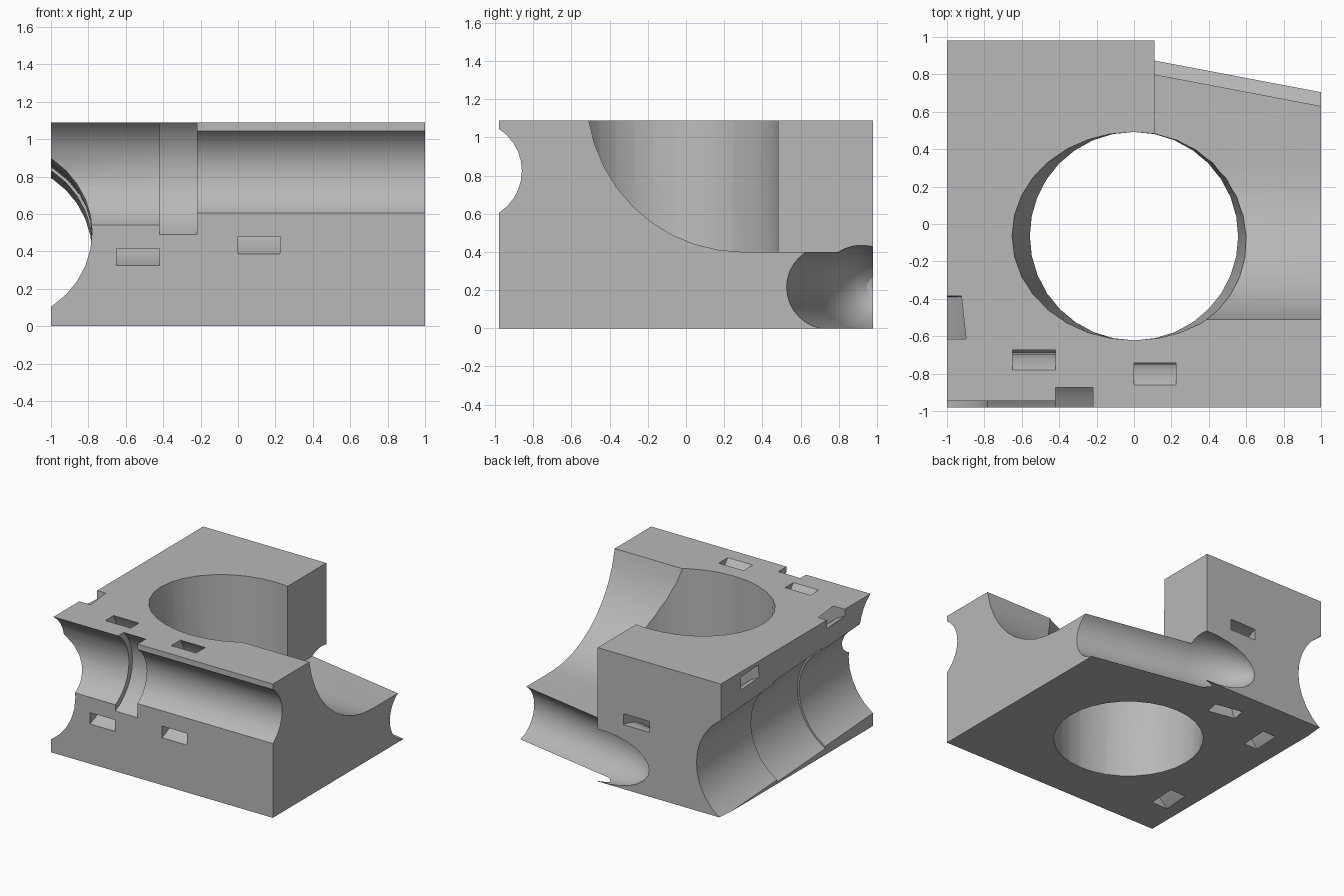
import bpy, bmesh
from math import sin, cos, pi, radians
from mathutils import Vector

cube = bpy.data.objects.get("Cube")
if cube:
    bpy.data.objects.remove(cube, do_unlink=True)

grey = bpy.data.materials.new("plain_grey")
grey.use_nodes = True
grey.diffuse_color = (0.48, 0.48, 0.48, 1)
grey.node_tree.nodes["Principled BSDF"].inputs["Base Color"].default_value = grey.diffuse_color

SIDES = 32


def finish(name, bm):
    bmesh.ops.recalc_face_normals(bm, faces=bm.faces)
    mesh = bpy.data.meshes.new(name)
    bm.to_mesh(mesh)
    bm.free()
    mesh.materials.append(grey)
    obj = bpy.data.objects.new(name, mesh)
    bpy.context.collection.objects.link(obj)
    return obj


def lathe(name, profile, origin, direction, closed=False):
    """Turn (distance, radius) points around an axis; closed makes a ring."""
    turn = Vector(direction).to_track_quat('Z', 'Y')
    bm = bmesh.new()
    rings = []
    for t, r in profile:
        rings.append([bm.verts.new(Vector(origin) + turn @ Vector(
            (r * cos(2 * pi * i / SIDES), r * sin(2 * pi * i / SIDES), t))) for i in range(SIDES)])
    pairs = list(zip(rings, rings[1:]))
    if closed:
        pairs.append((rings[-1], rings[0]))
    else:
        bm.faces.new(rings[0])
        bm.faces.new(rings[-1])
    for a, b in pairs:
        for i in range(SIDES):
            j = (i + 1) % SIDES
            bm.faces.new((a[i], a[j], b[j], b[i]))
    return finish(name, bm)


def prism(name, points, start, end, place):
    """Extrude a flat outline; place maps (u, v, depth) to a position."""
    bm = bmesh.new()
    a, b = [[bm.verts.new(place(u, v, w)) for u, v in points] for w in (start, end)]
    bm.faces.new(a)
    bm.faces.new(b)
    for i in range(len(a)):
        j = (i + 1) % len(a)
        bm.faces.new((a[i], a[j], b[j], b[i]))
    return finish(name, bm)


def tie_channel(name, origin, direction, start, end, inner, outer):
    return lathe(name, [(start, inner), (end, inner), (end, outer), (start, outer)],
                 origin, direction, closed=True)


# Main block
block = prism("mount_block", [(-1, -0.98), (1, -0.98), (1, 0.98), (-1, 0.98)], 0, 1.09,
              lambda u, v, w: (u, v, w))
cutters = []

# Vertical bore, widening sideways towards the top
bore = lathe("bore_cutter", [(-0.2, 0.557), (1.3, 0.557)], (0, -0.065, 0), (0, 0, 1))
for v in bore.data.vertices:
    v.co.x *= 1 + 0.156 * v.co.z
cutters.append(bore)

# Large open saddle on the right side
arc = [(0.3 - 0.82 * cos(radians(a)), 1.22 - 0.82 * sin(radians(a))) for a in range(0, 91, 9)]
cutters.append(prism("saddle_cutter", arc + [(1.3, 0.4), (1.3, 1.22)], 0.11, 1.2,
                     lambda u, v, w: (w, u, v)))

# Back right corner cleared down to the slanted groove
cutters.append(prism("corner_cutter", [(0.11, 0.92), (1.2, 0.713), (1.2, 1.3), (0.11, 1.3)],
                     -0.2, 1.3, lambda u, v, w: (u, v, w)))

# Slanted back groove with a rounded blind end
back_origin, back_axis = (0.11, 0.92, 0.215), (1, -0.19, 0)
nose = [(-0.47 * cos(radians(a)), 0.22 * sin(radians(a))) for a in range(3, 91, 12)]
cutters.append(lathe("back_groove_cutter", nose + [(0, 0.22), (1.2, 0.22)], back_origin, back_axis))

# Stepped front groove
front_origin, front_axis = (0, -1.122, 0.825), (1, 0, 0)
cutters.append(lathe("front_groove_cutter",
                     [(-1.2, 0.318), (-0.42, 0.318), (-0.42, 0.364), (-0.22, 0.364),
                      (-0.22, 0.262), (1.2, 0.262)], front_origin, front_axis))

# Sloping left groove with a slightly wider middle
side_origin, side_axis = (-1.254, -0.98, 0.505), (0, 1, -0.058)
cutters.append(lathe("side_groove_cutter",
                     [(-0.2, 0.474), (0.64, 0.474), (0.64, 0.49), (1.26, 0.49),
                      (1.26, 0.474), (2.2, 0.474)], side_origin, side_axis))

# Curved strap channels around each groove
cutters += [
    tie_channel("front_channel_a", front_origin, front_axis, -0.65, -0.421, 0.434, 0.523),
    tie_channel("front_channel_b", front_origin, front_axis, 0, 0.225, 0.373, 0.464),
    tie_channel("side_channel_a", side_origin, side_axis, 0.33, 0.56, 0.608, 0.705),
    tie_channel("side_channel_b", side_origin, side_axis, 1.44, 1.67, 0.595, 0.69),
    tie_channel("back_channel", back_origin, back_axis, -0.47, -0.24, 0.31, 0.4),
]

# Cut everything out of the block, then drop the cutters
for c in cutters:
    c.hide_render = True
    m = block.modifiers.new(c.name, 'BOOLEAN')
    m.operation = 'DIFFERENCE'
    m.solver = 'EXACT'
    m.object = c
bpy.context.view_layer.update()
result = bpy.data.meshes.new_from_object(block.evaluated_get(bpy.context.evaluated_depsgraph_get()))
block.modifiers.clear()
block.data = result
for c in cutters:
    bpy.data.objects.remove(c, do_unlink=True)

# Soft shading inside the grooves, crisp edges elsewhere
bpy.ops.object.select_all(action='DESELECT')
block.select_set(True)
bpy.context.view_layer.objects.active = block
bpy.ops.object.shade_smooth_by_angle(angle=radians(20))
